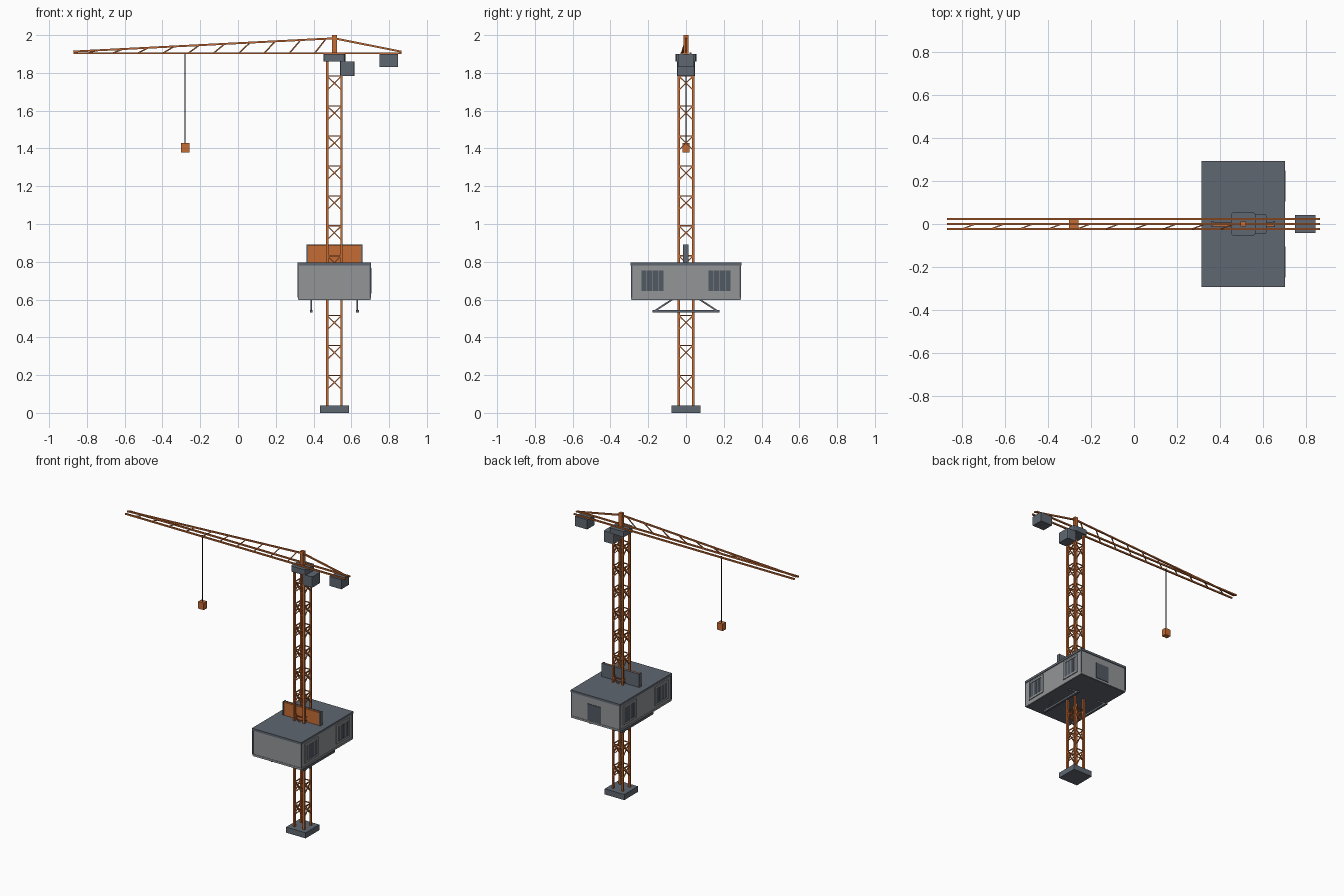
import bpy, bmesh
from mathutils import Vector, Matrix

cube = bpy.data.objects.get("Cube")
if cube:
    bpy.data.objects.remove(cube, do_unlink=True)


def material(name, rgb):
    m = bpy.data.materials.new(name)
    m.use_nodes = True
    m.diffuse_color = (*rgb, 1)
    m.node_tree.nodes["Principled BSDF"].inputs["Base Color"].default_value = (*rgb, 1)
    return m


ORANGE = material("orange paint", (0.56, 0.15, 0.035))
SLATE = material("slate grey", (0.115, 0.135, 0.165))
WALL = material("wall grey", (0.29, 0.30, 0.31))
GLASS = material("dark glass", (0.085, 0.10, 0.125))
BLACK = material("cable black", (0.02, 0.02, 0.022))


def finish(name, bm, mat):
    bmesh.ops.recalc_face_normals(bm, faces=bm.faces)
    me = bpy.data.meshes.new(name)
    bm.to_mesh(me)
    bm.free()
    me.materials.append(mat)
    ob = bpy.data.objects.new(name, me)
    bpy.context.collection.objects.link(ob)
    return ob


def add_box(bm, c, s):
    m = Matrix.Translation(c) @ Matrix.Diagonal((*s, 1))
    return bmesh.ops.create_cube(bm, size=1, matrix=m)["verts"]


def box(name, c, s, mat, chamfer=0):
    bm = bmesh.new()
    add_box(bm, c, s)
    if chamfer:
        upright = [e for e in bm.edges
                   if abs(e.verts[0].co.z - e.verts[1].co.z) > s[2] / 2]
        bmesh.ops.bevel(bm, geom=upright, offset=chamfer, segments=2,
                        profile=0.5, affect='EDGES')
    return finish(name, bm, mat)


def bars(name, pairs, width, mat):
    """Square bars between pairs of points, joined in one mesh."""
    bm = bmesh.new()
    for p, q in pairs:
        p, q = Vector(p), Vector(q)
        d = q - p
        side = d.cross((0, 0, 1))
        side = side.normalized() if side.length > 1e-6 else Vector((1, 0, 0))
        up = side.cross(d).normalized()
        m = Matrix((side * width, up * width, d)).transposed().to_4x4()
        m.translation = (p + q) / 2
        bmesh.ops.create_cube(bm, size=1, matrix=m)
    return finish(name, bm, mat)


MX = 0.51    # mast centre
H = 0.038    # mast half width
corners = [(MX - H, -H), (MX + H, -H), (MX + H, H), (MX - H, H)]

# Mast: foundation, four posts, rings and cross braces
box("foundation", (MX, 0, 0.02), (0.154, 0.154, 0.04), SLATE)
bars("mast_posts", [((x, y, 0.04), (x, y, 1.87)) for x, y in corners], 0.013, ORANGE)
braces = []
for i in range(11):
    top = 0.198 + 0.1585 * i
    low = top - 0.074
    for a, b in zip(corners, corners[1:] + corners[:1]):
        braces += [((*a, top), (*b, top)), ((*a, low), (*b, top)), ((*a, top), (*b, low))]
bars("mast_braces", braces, 0.006, ORANGE)

# Mast head, operator cab and peak
box("slewing_platform", (MX, 0, 1.88), (0.116, 0.11, 0.04), SLATE, 0.014)
box("operator_cab", (0.579, 0, 1.822), (0.078, 0.094, 0.077), SLATE, 0.01)
box("mast_peak", (MX, 0, 1.945), (0.026, 0.024, 0.11), ORANGE)

# Jib: two lower chords, a raised upper chord and lacing on one side
TIP, TAIL, PEAK = -0.872, 0.866, 1.983
bars("lower_chords", [((TIP, y, 1.904), (TAIL, y, 1.904)) for y in (-0.023, 0.023)],
     0.01, ORANGE)
bars("upper_chords", [((TIP, 0, 1.913), (MX, 0, PEAK)), ((MX, 0, PEAK), (TAIL, 0, 1.912))],
     0.01, ORANGE)
lacing = []
for i in range(10):
    x = -0.8 + 0.134 * i
    x2 = x + 0.06
    z2 = 1.913 + (x2 - TIP) / (MX - TIP) * (PEAK - 1.913)
    lacing.append(((x, -0.023, 1.904), (x2, 0, z2)))
bars("jib_lacing", lacing, 0.006, ORANGE)
box("counterweight", (0.798, 0, 1.866), (0.096, 0.086, 0.068), SLATE)

# Hoist
bars("hoist_cable", [((-0.28, 0, 1.42), (-0.28, 0, 1.902))], 0.005, BLACK)
box("hook_block", (-0.28, 0, 1.404), (0.044, 0.036, 0.05), ORANGE)

# Cabin around the mast
WX, WY = 0.190, 0.288    # wall half sizes
box("cabin_walls", (MX, 0, 0.695), (2 * WX, 2 * WY, 0.18), WALL)
box("cabin_roof", (MX, 0, 0.788), (0.39, 0.586, 0.016), SLATE)
box("cabin_floor", (MX, 0, 0.606), (0.386, 0.582, 0.012), WALL)
box("cabin_underside", (MX, 0, 0.5985), (0.38, 0.576, 0.004), SLATE)
bm = bmesh.new()
for sx in (-1, 1):
    for sy in (-1, 1):
        add_box(bm, (MX + sx * WX, sy * WY, 0.695), (0.008, 0.008, 0.17))
finish("corner_trims", bm, SLATE)

# Side windows with raised frames, and the rear door
panes, frames = bmesh.new(), bmesh.new()
for sx in (-1, 1):
    wall = MX + sx * WX
    for cy in (-0.177, 0.177):
        add_box(panes, (wall, cy, 0.70), (0.006, 0.118, 0.108))
        for s in (-1, 1):
            add_box(frames, (wall, cy + s * 0.066, 0.70), (0.012, 0.014, 0.136))
            add_box(frames, (wall, cy, 0.70 + s * 0.061), (0.012, 0.118, 0.014))
        for k in (-1, 0, 1):
            add_box(frames, (wall, cy + k * 0.03, 0.70), (0.008, 0.003, 0.108))
finish("window_panes", panes, GLASS)
finish("window_frames", frames, WALL)
box("rear_door", (0.52, WY, 0.675), (0.105, 0.008, 0.115), GLASS)

# Roof board: painted front, dark back and end posts
box("board_panel", (MX, -0.006, 0.842), (0.284, 0.012, 0.094), ORANGE)
box("board_back", (MX, 0.005, 0.843), (0.284, 0.010, 0.096), SLATE)
for name, s in (("board_right_post", -1), ("board_left_post", 1)):
    box(name, (MX + s * 0.144, -0.001, 0.843), (0.008, 0.028, 0.098), SLATE)

# Support rails below the cabin
rails, struts = [], []
for x in (MX - 0.122, MX + 0.122):
    rails.append(((x, -0.177, 0.538), (x, 0.177, 0.538)))
    for s in (-1, 1):
        struts.append(((x, s * 0.165, 0.54), (x, s * 0.07, 0.602)))
bars("support_rails", rails, 0.015, SLATE)
bars("support_struts", struts, 0.009, SLATE)
